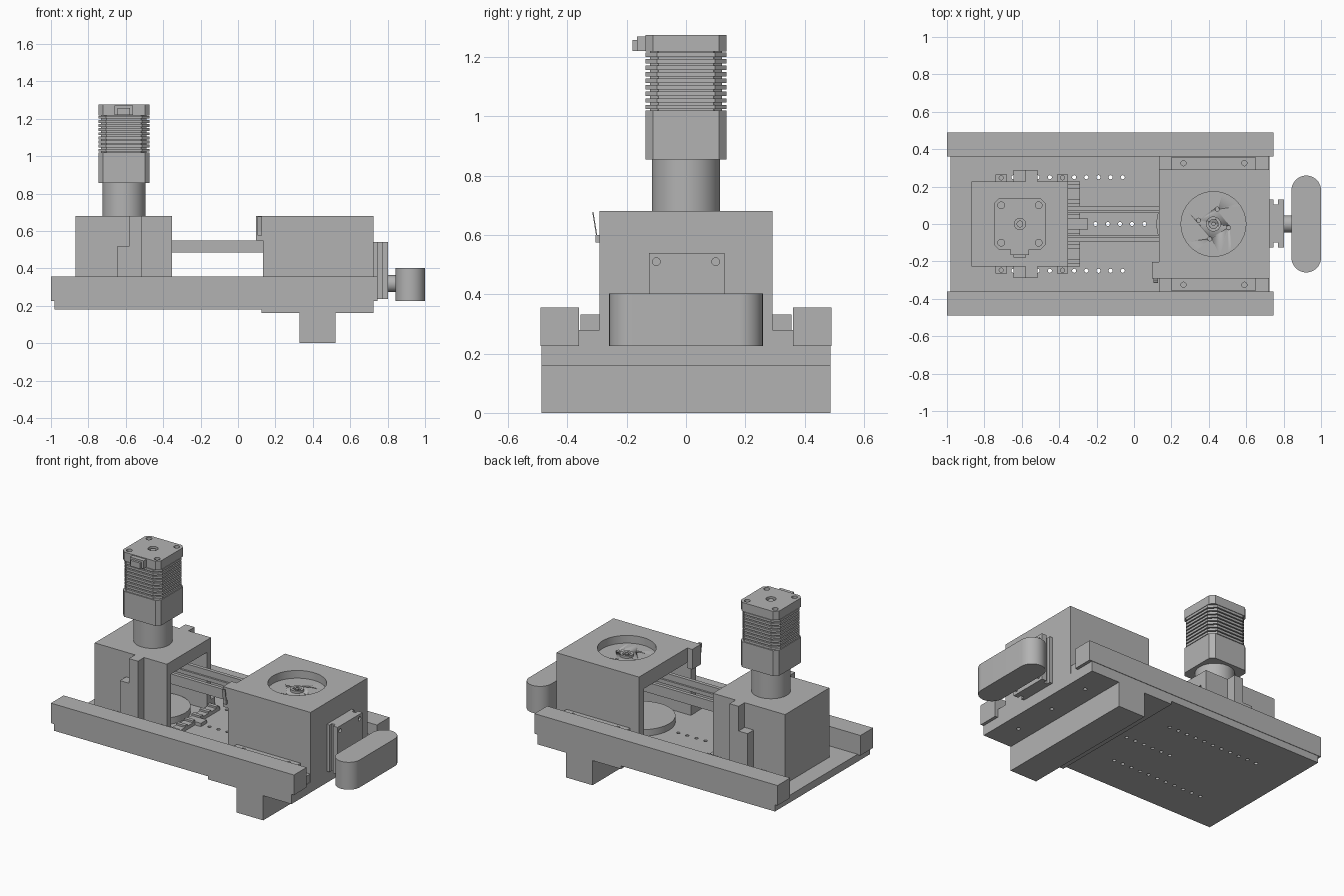
import bpy, bmesh, math
from mathutils import Matrix, Vector

cube = bpy.data.objects.get("Cube")
if cube:
    bpy.data.objects.remove(cube, do_unlink=True)

GREY = (0.45, 0.45, 0.45, 1)
mat = bpy.data.materials.new("machine grey")
mat.use_nodes = True
mat.diffuse_color = GREY
mat.node_tree.nodes["Principled BSDF"].inputs["Base Color"].default_value = GREY


def finish(name, bm, smooth=False):
    bmesh.ops.recalc_face_normals(bm, faces=bm.faces)
    mesh = bpy.data.meshes.new(name)
    bm.to_mesh(mesh)
    bm.free()
    obj = bpy.data.objects.new(name, mesh)
    bpy.context.collection.objects.link(obj)
    mesh.materials.append(mat)
    if smooth:
        select(obj)
        bpy.ops.object.shade_smooth_by_angle(angle=math.radians(35))
    return obj


def select(obj):
    bpy.ops.object.select_all(action="DESELECT")
    obj.select_set(True)
    bpy.context.view_layer.objects.active = obj


def box(name, x, y, z):
    bm = bmesh.new()
    size = Vector((x[1] - x[0], y[1] - y[0], z[1] - z[0]))
    centre = Vector((sum(x), sum(y), sum(z))) / 2
    bmesh.ops.create_cube(bm, size=1, matrix=Matrix.Translation(centre) @ Matrix.Diagonal(size.to_4d()))
    return finish(name, bm)


def discs(name, points, r, z, axis="Z", sides=48):
    """Equal cylinders at (a, b), spanning z along the chosen axis."""
    bm = bmesh.new()
    turn = Matrix.Rotation(math.pi / 2, 4, "Y") if axis == "X" else Matrix()
    for a, b in points:
        mid = sum(z) / 2
        at = (mid, a, b) if axis == "X" else (a, b, mid)
        bmesh.ops.create_cone(bm, cap_ends=True, segments=sides, radius1=r, radius2=r,
                              depth=z[1] - z[0], matrix=Matrix.Translation(at) @ turn)
    return finish(name, bm, True)


def prism(name, outline, z, smooth=False):
    bm = bmesh.new()
    face = bm.faces.new([bm.verts.new((px, py, z[0])) for px, py in outline])
    top = bmesh.ops.extrude_face_region(bm, geom=[face])
    verts = [v for v in top["geom"] if isinstance(v, bmesh.types.BMVert)]
    bmesh.ops.translate(bm, verts=verts, vec=(0, 0, z[1] - z[0]))
    return finish(name, bm, smooth)


def cut(obj, *cutters):
    for cutter in cutters:
        cutter.hide_render = True
        mod = obj.modifiers.new("cut", "BOOLEAN")
        mod.object = cutter
        mod.solver = "EXACT"
        select(obj)
        bpy.ops.object.modifier_apply(modifier=mod.name)
        bpy.data.objects.remove(cutter, do_unlink=True)


def chamfered(cx, h, c):
    pts = [(h, h - c), (h - c, h), (c - h, h), (-h, h - c),
           (-h, c - h), (c - h, -h), (h - c, -h), (h, c - h)]
    return [(cx + px, py) for px, py in pts]


SIDES = (("left", 1), ("right", -1))


def span(a, b, s):
    return tuple(sorted((a * s, b * s)))


# Base: drilled floor, side rails, underplate and foot
floor = box("floor_plate", (-0.98, 0.725), (-0.487, 0.487), (0.18, 0.228))
holes = [(-0.71 + 0.065 * i, y) for i in range(11) for y in (-0.25, 0.25)]
holes += [(-0.27 + 0.065 * i, 0) for i in range(6)]
cut(floor, discs("floor_holes", holes, 0.011, (0.1, 0.3), sides=16))
under = box("under_plate", (0.125, 0.725), (-0.487, 0.487), (0.16, 0.2))
cut(under, discs("under_holes", [(0.62, y) for y in (-0.3, 0, 0.3)], 0.012, (0.1, 0.175), sides=16))
box("foot_beam", (0.33, 0.522), (-0.487, 0.487), (0, 0.165))
for side, s in SIDES:
    box(side + "_side_rail", (-1, 0.745), span(0.36, 0.49, s), (0.225, 0.355))

# Motor housing, open towards the table
MX, HX = -0.61, 0.425
housing = box("motor_housing", (-0.87, -0.352), (-0.227, 0.227), (0.23, 0.68))
cut(housing, box("housing_space", (-0.82, -0.3), (-0.185, 0.185), (0.2, 0.6)))
discs("motor_side_disc", [(-0.56, 0)], 0.18, (0.22, 0.27))
box("motor_seat", (-0.352, -0.288), (-0.227, 0.227), (0.225, 0.25))
box("seat_tongue", (-0.3, -0.245), (-0.03, 0.03), (0.225, 0.25))
for i in range(6):
    y = -0.2 + 0.08 * i
    box("seat_rib", (-0.352, -0.288), (y - 0.012, y + 0.012), (0.245, 0.262))
for side, s in SIDES:
    box(side + "_tall_rib", (-0.58, -0.515), span(0.22, 0.29, s), (0.228, 0.68))
    box(side + "_short_rib", (-0.645, -0.58), span(0.22, 0.29, s), (0.228, 0.52))
    for x in (-0.74, -0.412):
        clamp = box(side + "_clamp", (x, x + 0.06), span(0.22, 0.265, s), (0.225, 0.28))
        cut(clamp, discs("clamp_hole", [(x + 0.03, 0.247 * s)], 0.011, (0.25, 0.3), sides=16))

# Motor with cooling fins, cap and connector
discs("motor_collar", [(MX, 0)], 0.115, (0.67, 0.855))
prism("motor_gearbox", chamfered(MX, 0.137, 0.025), (0.855, 1.02))
prism("motor_core", chamfered(MX, 0.122, 0.03), (1.01, 1.23))
for i in range(9):
    z = 1.024 + 0.022 * i
    prism("cooling_fin", chamfered(MX, 0.137, 0.04), (z, z + 0.015))
cap = prism("motor_cap", chamfered(MX, 0.137, 0.025), (1.218, 1.275))
corners = [(MX + a, b) for a in (-0.1, 0.1) for b in (-0.1, 0.1)]
cut(cap, discs("cap_holes", corners, 0.018, (1.255, 1.3), sides=24),
    discs("cap_bore", [(MX, 0)], 0.03, (1.25, 1.3)))
discs("motor_shaft", [(MX, 0)], 0.018, (1.24, 1.268), sides=24)
box("cap_connector", (-0.66, -0.562), (-0.165, -0.13), (1.22, 1.27))
box("connector_lip", (-0.645, -0.577), (-0.18, -0.16), (1.22, 1.258))

# Twin guide bars between the housings
for side, s in SIDES:
    box(side + "_guide_bar", (-0.83, 0.7), span(0.072, 0.095, s), (0.485, 0.55))
    box(side + "_guide_lip", (-0.83, 0.7), span(0.06, 0.08, s), (0.485, 0.51))

# Table housing, open towards the motor, with a round recess on top
table = box("table_housing", (0.133, 0.725), (-0.292, 0.292), (0.225, 0.68))
cut(table, box("table_space", (0.1, 0.68), (-0.24, 0.24), (0.2, 0.585)),
    discs("table_recess", [(HX, 0)], 0.173, (0.63, 0.75), sides=64))
bolts = [(HX + a, b) for a, b in ((0.02, 0.08), (-0.08, 0.02), (0.08, -0.02), (-0.02, -0.08))]
cut(table, discs("table_bolt_holes", bolts, 0.011, (0.61, 0.66), sides=16))
hub = discs("table_hub", [(HX, 0)], 0.04, (0.62, 0.645), sides=32)
cut(hub, discs("hub_bore", [(HX, 0)], 0.024, (0.628, 0.68), sides=32))
discs("hub_pin", [(HX, 0)], 0.011, (0.625, 0.645), sides=16)
discs("table_side_disc", [(0.32, 0)], 0.2, (0.22, 0.27))
for side, s in SIDES:
    box(side + "_flange", (0.135, 0.722), span(0.28, 0.36, s), (0.225, 0.28))
    bar = box(side + "_flange_bar", (0.197, 0.653), span(0.285, 0.355, s), (0.27, 0.332))
    cut(bar, discs("flange_holes", [(x, 0.325 * s) for x in (0.265, 0.59)], 0.014, (0.315, 0.35), sides=16))

# Limit switch with its lever
box("switch_body", (0.097, 0.135), (-0.292, -0.203), (0.55, 0.68))
box("switch_foot", (0.105, 0.128), (-0.305, -0.285), (0.575, 0.6))
lever = box("switch_lever", (0.105, 0.128), (-0.002, 0.002), (0, 0.1))
lever.location = (0, -0.298, 0.578)
lever.rotation_euler.x = 0.16

# End bracket, shaft and rounded weight
box("bracket_plate", (0.72, 0.745), (-0.125, 0.13), (0.235, 0.54))
box("bracket_core", (0.74, 0.785), (-0.1, 0.105), (0.235, 0.54))
front = box("bracket_front", (0.77, 0.803), (-0.125, 0.13), (0.235, 0.54))
cut(front, discs("bracket_holes", [(y, z) for y in (-0.1, 0.1) for z in (0.265, 0.51)],
                 0.013, (0.79, 0.82), "X", 16))
discs("weight_shaft", [(0, 0.318)], 0.045, (0.79, 0.85), "X")
R, CX = 0.079, 0.921
capsule = []
for y, start in ((0.18, 0), (-0.18, math.pi)):
    for i in range(25):
        a = start + math.pi * i / 24
        capsule.append((CX + R * math.cos(a), y + R * math.sin(a)))
prism("rounded_weight", capsule, (0.225, 0.403), True)
